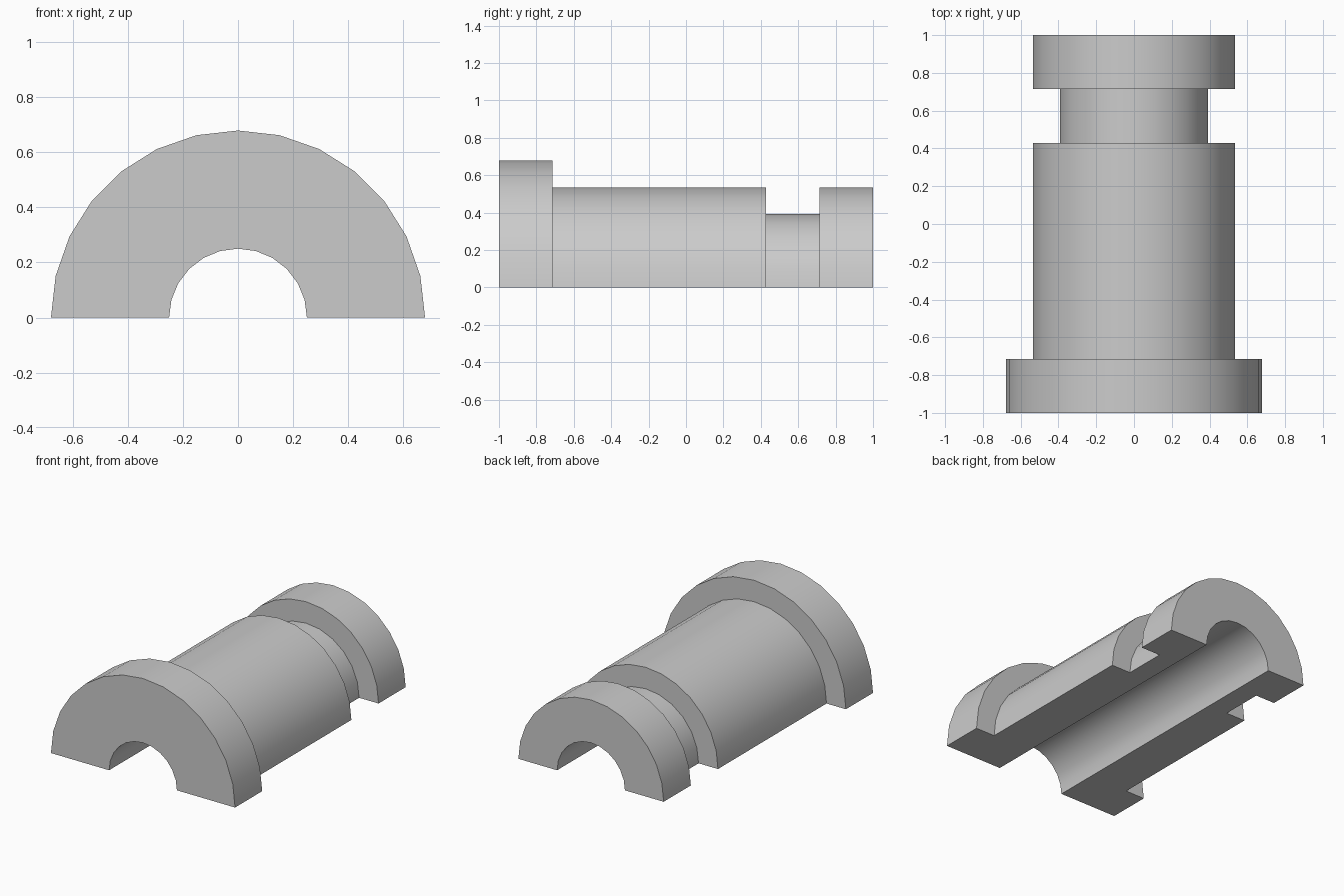
import bpy, bmesh, math

if "Cube" in bpy.data.objects:
    bpy.data.objects.remove(bpy.data.objects["Cube"])

U = 1 / 28  # design unit
BORE = 7 * U
# (start y, end y, outer radius, arc segments), front to back
SECTIONS = [
    (-28 * U, -20 * U, 19 * U, 14),  # front flange
    (-20 * U, 12 * U, 15 * U, 14),   # barrel
    (12 * U, 20 * U, 11 * U, 12),    # groove
    (20 * U, 28 * U, 15 * U, 14),    # rear collar
]

bm = bmesh.new()


def arc(r, y, n):
    """Half circle of vertices from +x over the top to -x."""
    return [bm.verts.new((r * math.cos(math.pi * i / n), y,
                          r * math.sin(math.pi * i / n))) for i in range(n + 1)]


def wall(a, b):
    """Curved surface between two matching arcs."""
    for i in range(len(a) - 1):
        bm.faces.new((a[i], a[i + 1], b[i + 1], b[i])).smooth = True


def ring(a, b):
    """Flat half ring between two concentric arcs."""
    bm.faces.new(a + b[::-1])


# Bore
bore_front, bore_back = arc(BORE, -1, 12), arc(BORE, 1, 12)
wall(bore_front, bore_back)

# Stepped outside with flat shoulders and ends
previous = bore_front
outline = []
for y0, y1, r, n in SECTIONS:
    a, b = arc(r, y0, n), arc(r, y1, n)
    ring(previous, a)
    wall(a, b)
    outline += [a, b]
    previous = b
ring(previous, bore_back)

# Flat split faces on both sides
for end in (0, -1):
    bm.faces.new([bore_front[end]] + [a[end] for a in outline] + [bore_back[end]])

bmesh.ops.recalc_face_normals(bm, faces=bm.faces)
mesh = bpy.data.meshes.new("half_bushing")
bm.to_mesh(mesh)
bm.free()
obj = bpy.data.objects.new("half_bushing", mesh)
bpy.context.collection.objects.link(obj)

grey = bpy.data.materials.new("plain grey")
grey.diffuse_color = (0.6, 0.6, 0.6, 1)
grey.use_nodes = True
grey.node_tree.nodes["Principled BSDF"].inputs["Base Color"].default_value = grey.diffuse_color
mesh.materials.append(grey)

# Smooth curves, sharp edges
bpy.context.view_layer.objects.active = obj
obj.select_set(True)
bpy.ops.object.shade_smooth_by_angle(angle=math.radians(30))
